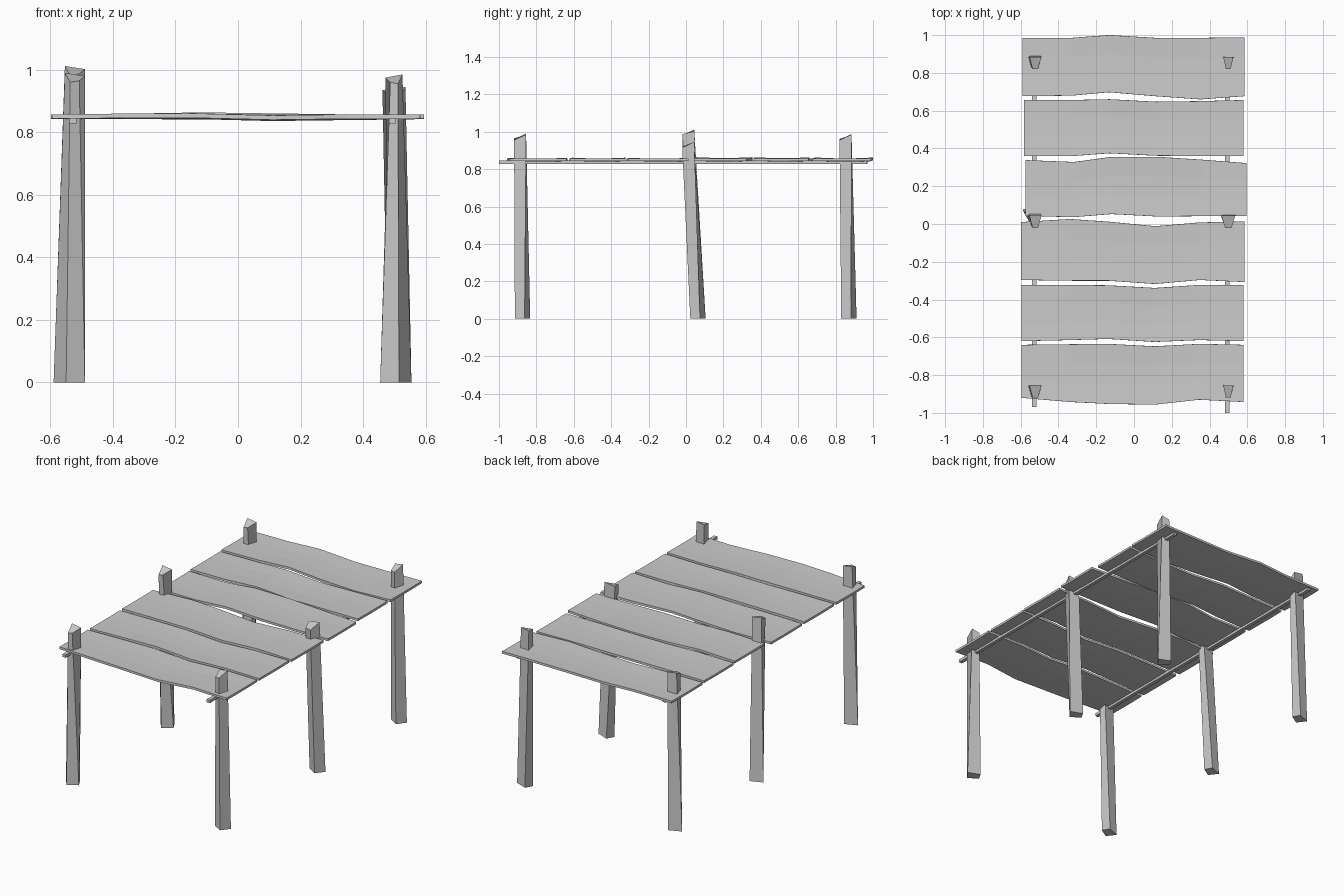
import bpy, random

if "Cube" in bpy.data.objects:
    bpy.data.objects.remove(bpy.data.objects["Cube"])
random.seed(4)


def make(name, verts, faces):
    me = bpy.data.meshes.new(name)
    me.from_pydata(verts, [], faces)
    me.update()
    ob = bpy.data.objects.new(name, me)
    bpy.context.collection.objects.link(ob)
    return ob


# Posts: four-sided, tapered, slightly twisted, with a slanted top
BOTTOM = [(-.01, -.042), (.05, -.005), (.025, .04), (-.05, .01)]
TOP = [(-.015, -.032), (.014, -.032), (.032, .032), (-.032, .032)]
TOP_Z = [-.03, -.025, -.01, 0]


def post(name, side, bottom, top, height, width):
    verts = [(bottom[0] - side * x, bottom[1] + y, 0) for x, y in BOTTOM]
    verts += [(top[0] - side * x * width, top[1] + y, height + z)
              for (x, y), z in zip(TOP, TOP_Z)]
    faces = [(3, 2, 1, 0), (4, 5, 6, 7)]
    faces += [(i, (i + 1) % 4, 4 + (i + 1) % 4, 4 + i) for i in range(4)]
    if side > 0:
        faces = [f[::-1] for f in faces]
    make(name, verts, faces)


ROWS = [("front", -.873, -.887, .99, .985),
        ("middle", .065, .012, 1.012, .945),
        ("back", .872, .853, .987, .985)]
for row, yb, yt, hl, hr in ROWS:
    post(row + "_left_post", -1, (-.54, yb), (-.522, yt), hl, 1)
    post(row + "_right_post", 1, (.505, yb), (.499, yt), hr,
         1.15 if row == "middle" else .85)

# Long rails under the deck
for name, x, y0, y1 in [("left_rail", -.528, -.97, .97), ("right_rail", .494, -1, .965)]:
    w, z0, z1 = .011, .828, .846
    verts = [(x + sx * w, y, z) for y in (y0, y1) for sx, z in
             ((-1, z0), (1, z0), (1, z1), (-1, z1))]
    make(name, verts, [(0, 1, 2, 3), (7, 6, 5, 4), (0, 4, 5, 1),
                       (1, 5, 6, 2), (2, 6, 7, 3), (3, 7, 4, 0)])

# Deck planks: warped sheets given thickness; each has a front and back edge line
PLANKS = [
    (-.595, .58, [-.92, -.942, -.952, -.956, -.93, -.942], [-.64, -.637, -.635, -.648, -.635, -.64]),
    (-.595, .58, [-.62, -.614, -.608, -.624, -.614, -.62], [-.323, -.323, -.325, -.339, -.323, -.323]),
    (-.598, .585, [-.296, -.3, -.3, -.317, -.296, -.307], [.01, .026, .012, -.012, .008, .013]),
    (-.575, .595, [.042, .037, .053, .04, .042, .042], [.338, .328, .355, .355, .34, .322]),
    (-.583, .58, [.36, .36, .375, .362, .36, .36], [.656, .656, .66, .647, .65, .656]),
    (-.59, .585, [.677, .68, .698, .677, .66, .677], [.985, .985, 1.0, .985, .985, .988]),
]
STATIONS = [0, .22, .39, .6, .8, 1]
for n, (x0, x1, front, back) in enumerate(PLANKS):
    wave = [0, .002, random.uniform(.001, .006), random.uniform(-.005, .004), -.001, 0]
    verts = []
    for j in range(4):
        t = j / 3
        dip = -.003 if j in (1, 2) else .001
        for s, f, b, z in zip(STATIONS, front, back, wave):
            warp = dip * (1 if 0 < s < 1 else .3)
            verts.append((x0 + s * (x1 - x0), f + t * (b - f), .857 + z + warp))
    faces = [(j * 6 + i, j * 6 + i + 1, j * 6 + i + 7, j * 6 + i + 6)
             for j in range(3) for i in range(5)]
    plank = make("deck_plank_%d" % (n + 1), verts, faces)
    solid = plank.modifiers.new("thickness", 'SOLIDIFY')
    solid.thickness = .014
    solid.offset = -1
